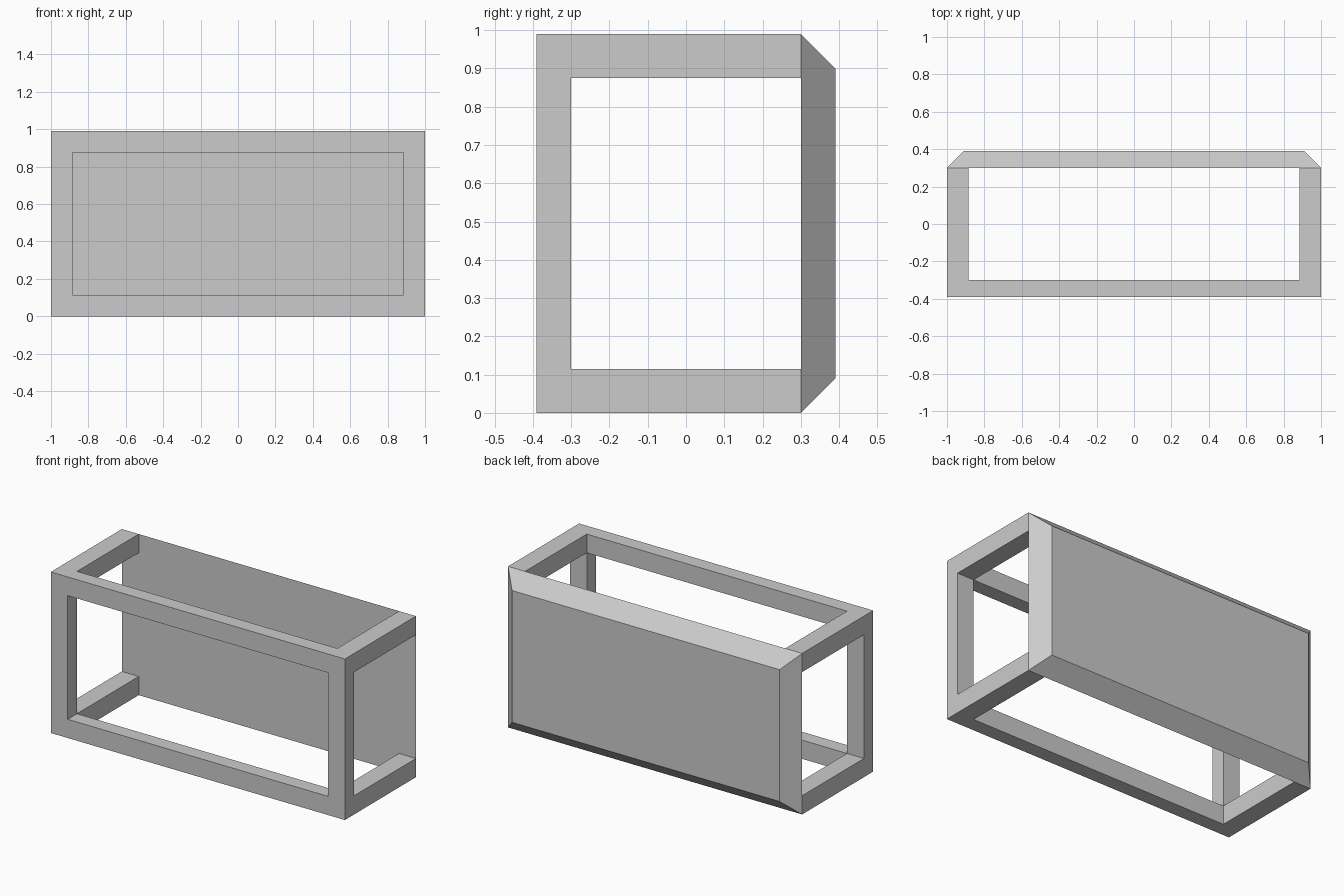
import bpy, bmesh

# Remove the default object
cube = bpy.data.objects.get("Cube")
if cube:
    bpy.data.objects.remove(cube, do_unlink=True)

W, H = 1.0, 0.99            # half width, height
FRONT, BACK = -0.39, 0.30   # depth of the open frame
BAR, DEPTH = 0.115, 0.09    # bar width, front frame and panel thickness

grey = bpy.data.materials.new("light grey")
grey.use_nodes = True
colour = (0.6, 0.6, 0.6, 1)
grey.diffuse_color = colour
grey.node_tree.nodes["Principled BSDF"].inputs["Base Color"].default_value = colour


def box(name, x, y, z, taper=0):
    """Box between ranges; taper draws the +y face inward on all sides."""
    bm = bmesh.new()
    bmesh.ops.create_cube(bm, size=1)
    for v in bm.verts:
        inset = taper if v.co.y > 0 else 0
        sx, sz = (1 if v.co.x > 0 else -1), (1 if v.co.z > 0 else -1)
        v.co = (x[sx > 0] - sx * inset, y[v.co.y > 0], z[sz > 0] - sz * inset)
    mesh = bpy.data.meshes.new(name)
    bm.to_mesh(mesh)
    bm.free()
    mesh.materials.append(grey)
    obj = bpy.data.objects.new(name, mesh)
    bpy.context.scene.collection.objects.link(obj)
    return obj


# Open frame: a block cut through along each axis
frame = box("open_frame", (-W, W), (FRONT, BACK), (0, H))
inner_x, inner_z = (BAR - W, W - BAR), (BAR, H - BAR)
inner_y = (FRONT + DEPTH, BACK + 1)
through = (-2, 2)
cutters = [
    box("front_cutter", inner_x, through, inner_z),
    box("side_cutter", through, inner_y, inner_z),
    box("top_cutter", inner_x, inner_y, through),
]
bpy.context.view_layer.objects.active = frame
for cutter in cutters:
    cutter.hide_render = True
    mod = frame.modifiers.new(cutter.name, "BOOLEAN")
    mod.operation = "DIFFERENCE"
    mod.solver = "EXACT"
    mod.object = cutter
    bpy.ops.object.modifier_apply(modifier=mod.name)
for cutter in cutters:
    bpy.data.objects.remove(cutter, do_unlink=True)

# Solid back panel with bevelled rim
box("back_panel", (-W, W), (BACK, BACK + DEPTH), (0, H), taper=DEPTH)
